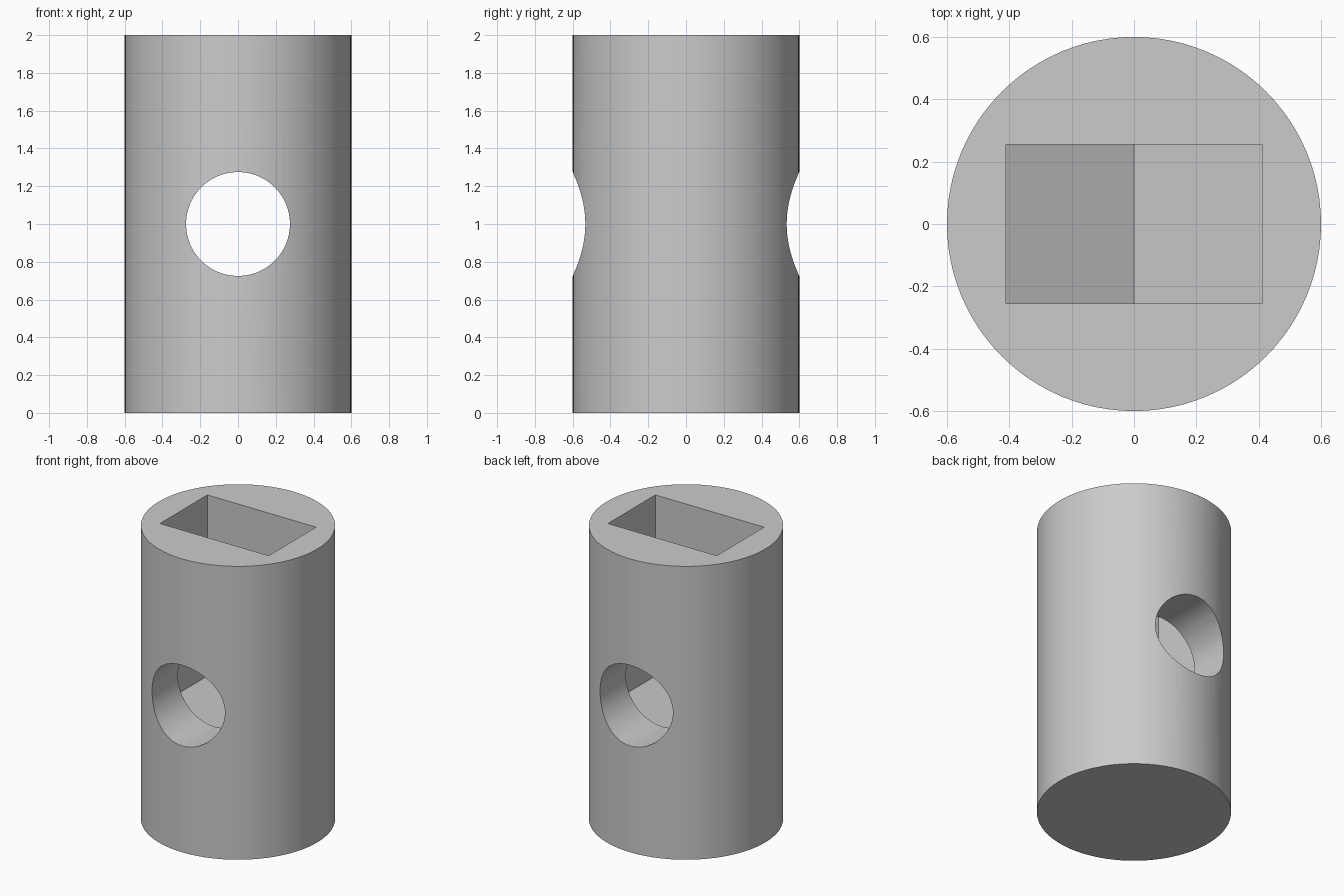
import bpy
import bmesh
from math import radians

cube = bpy.data.objects.get("Cube")
if cube:
    bpy.data.objects.remove(cube, do_unlink=True)

RADIUS, HEIGHT = 0.6, 2.0
HOLE_RADIUS = 0.275
POCKET_X, POCKET_Y = 0.41, 0.255
FLOOR_EDGE, FLOOR_VALLEY = 0.765, 0.525

grey = bpy.data.materials.new("plain grey")
grey.use_nodes = True
colour = (0.6, 0.6, 0.6, 1)
grey.diffuse_color = colour
grey.node_tree.nodes["Principled BSDF"].inputs["Base Color"].default_value = colour


def cylinder(name, radius, depth, sides, rotation=(0, 0, 0)):
    bpy.ops.mesh.primitive_cylinder_add(
        vertices=sides, radius=radius, depth=depth,
        location=(0, 0, HEIGHT / 2), rotation=rotation)
    obj = bpy.context.object
    obj.name = name
    obj.data.materials.append(grey)
    return obj


def prism(name, profile, half_depth):
    """Extrude an x-z profile along y."""
    bm = bmesh.new()
    face = bm.faces.new([bm.verts.new((x, -half_depth, z)) for x, z in profile])
    new = bmesh.ops.extrude_face_region(bm, geom=[face])["geom"]
    moved = [v for v in new if isinstance(v, bmesh.types.BMVert)]
    bmesh.ops.translate(bm, verts=moved, vec=(0, 2 * half_depth, 0))
    bmesh.ops.recalc_face_normals(bm, faces=bm.faces)
    mesh = bpy.data.meshes.new(name)
    bm.to_mesh(mesh)
    bm.free()
    mesh.materials.append(grey)
    obj = bpy.data.objects.new(name, mesh)
    bpy.context.collection.objects.link(obj)
    return obj


# Round body
body = cylinder("round_body", RADIUS, HEIGHT, 96)

# Cross hole from front to back
hole = cylinder("cross_hole_cutter", HOLE_RADIUS, 2, 64, (radians(90), 0, 0))

# Rectangular pocket from the top, with a V-shaped floor
above = HEIGHT + 0.2
pocket = prism("pocket_cutter", [
    (-POCKET_X, above), (-POCKET_X, FLOOR_EDGE), (0, FLOOR_VALLEY),
    (POCKET_X, FLOOR_EDGE), (POCKET_X, above)], POCKET_Y)

# Cut the body and remove the cutters
bpy.ops.object.select_all(action="DESELECT")
body.select_set(True)
bpy.context.view_layer.objects.active = body
for cutter in (pocket, hole):
    cutter.hide_render = True
    cut = body.modifiers.new(cutter.name, "BOOLEAN")
    cut.operation = "DIFFERENCE"
    cut.solver = "EXACT"
    cut.object = cutter
    bpy.ops.object.modifier_apply(modifier=cut.name)
    bpy.data.objects.remove(cutter, do_unlink=True)

bpy.ops.object.shade_smooth_by_angle(angle=radians(25))
